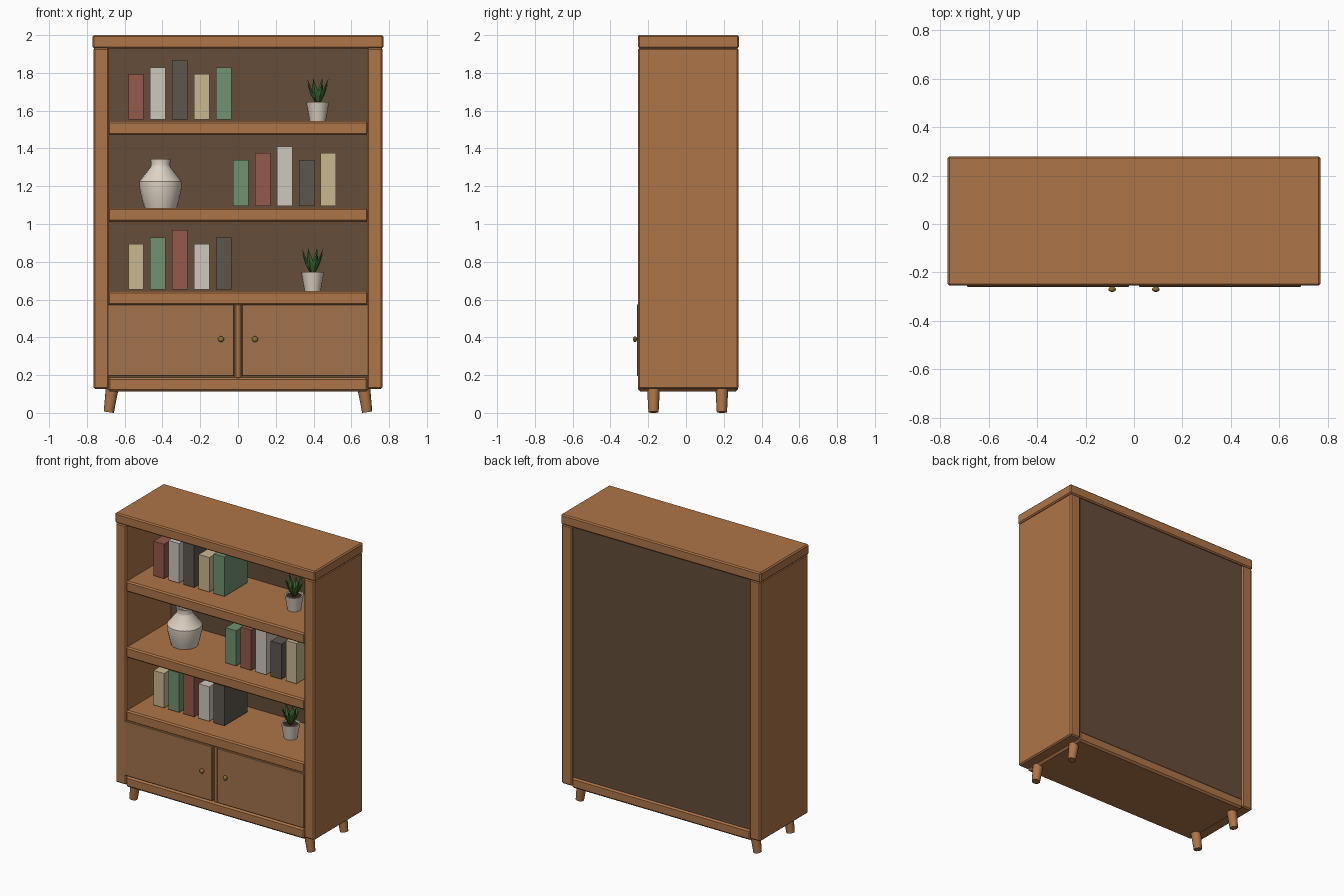
import bpy, bmesh, math
from mathutils import Matrix, Vector

if "Cube" in bpy.data.objects:
    bpy.data.objects.remove(bpy.data.objects["Cube"])


def material(name, hexcode):
    lin = [(int(hexcode[i:i + 2], 16) / 255) ** 2.2 for i in (0, 2, 4)]
    m = bpy.data.materials.new(name)
    m.diffuse_color = (*lin, 1)
    m.use_nodes = True
    m.node_tree.nodes["Principled BSDF"].inputs["Base Color"].default_value = m.diffuse_color
    return m


WOOD = material("wood", "AC7449")
DOOR = material("door_wood", "A0724D")
BACK = material("dark_wood", "654E3C")
BRASS = material("brass", "8A7038")
CERAMIC = material("ceramic", "DDD2C3")
SOIL = material("soil", "3F2E22")
LEAF = material("leaf", "3F6B35")
BOOKS = {k: material("book_" + k, c) for k, c in dict(
    red="935A4D", white="CDC7BC", dark="5E574E", cream="C9B78E", green="71916F").items()}


def finish(bm, name, mat, smooth=False):
    bmesh.ops.recalc_face_normals(bm, faces=bm.faces)
    me = bpy.data.meshes.new(name)
    bm.to_mesh(me)
    bm.free()
    me.materials.append(mat)
    ob = bpy.data.objects.new(name, me)
    bpy.context.collection.objects.link(ob)
    if smooth:
        bpy.ops.object.select_all(action='DESELECT')
        ob.select_set(True)
        bpy.context.view_layer.objects.active = ob
        bpy.ops.object.shade_smooth_by_angle(angle=math.radians(35))
    return ob


def box(name, x, y, z, mat, bevel=0.0):
    """Box from (min, max) pairs, with optional chamfered edges."""
    lo, hi = Vector((x[0], y[0], z[0])), Vector((x[1], y[1], z[1]))
    bm = bmesh.new()
    bmesh.ops.create_cube(bm, size=1, matrix=Matrix.Translation((lo + hi) / 2)
                          @ Matrix.Diagonal((*(hi - lo), 1)))
    if bevel:
        bmesh.ops.bevel(bm, geom=bm.edges[:], offset=bevel, segments=1, affect='EDGES')
    return finish(bm, name, mat)


def lathe(name, profile, loc, mat, sides=20):
    """Spin a (radius, height) profile around a vertical axis."""
    bm = bmesh.new()
    rings = []
    for r, z in profile:
        rings.append([bm.verts.new((loc[0] + r * math.cos(2 * math.pi * i / sides),
                                    loc[1] + r * math.sin(2 * math.pi * i / sides),
                                    loc[2] + z)) for i in range(sides)])
    for a, b in zip(rings, rings[1:]):
        for i in range(sides):
            j = (i + 1) % sides
            bm.faces.new((a[i], a[j], b[j], b[i]))
    bm.faces.new(rings[0])
    bm.faces.new(rings[-1])
    return finish(bm, name, mat, True)


# Carcass
box("top_board", (-.77, .77), (-.255, .28), (1.93, 2), WOOD, .008)
box("base_board", (-.69, .69), (-.253, .275), (.113, .188), WOOD, .012)
box("back_panel", (-.69, .69), (.24, .265), (.18, 1.935), BACK)
for s, side in ((-1, "left"), (1, "right")):
    box(side + "_side_panel", sorted((s * .684, s * .765)), (-.254, .277), (.127, 1.932), WOOD, .008)

# Shelves
SHELVES = {"lower": .645, "middle": 1.086, "upper": 1.545}
for n, z in SHELVES.items():
    box(n + "_shelf", (-.69, .69), (-.25, .245), (z - .075, z), WOOD, .009)

# Doors, divider and knobs
box("door_divider", (-.019, .019), (-.245, .24), (.18, .58), WOOD, .008)
for s, side in ((-1, "left"), (1, "right")):
    box(side + "_door", sorted((s * .02, s * .69)), (-.26, -.232), (.195, .575), DOOR, .003)
    bm = bmesh.new()
    bmesh.ops.create_uvsphere(bm, u_segments=12, v_segments=8, radius=1,
                              matrix=Matrix.Translation((s * .09, -.27, .39))
                              @ Matrix.Diagonal((.016, .011, .016, 1)))
    finish(bm, side + "_knob", BRASS, True)

# Splayed tapered legs
for s, side in ((-1, "left"), (1, "right")):
    for y, end in ((-.172, "front"), (.19, "back")):
        bm = bmesh.new()
        bmesh.ops.create_cone(bm, cap_ends=True, segments=16, radius1=.027, radius2=.034, depth=.13,
                              matrix=Matrix.Translation((s * .675, y, .068))
                              @ Matrix.Rotation(-s * .14, 4, 'Y'))
        finish(bm, f"{end}_{side}_leg", WOOD, True)

# Books: start x, shelf, height pattern, colours
HEIGHTS = {"upper": (.24, .275, .315, .24, .275),
           "middle": (.245, .28, .315, .245, .28),
           "lower": (.24, .275, .315, .24, .275)}
ROWS = {"upper": (-.54, "red white dark cream green"),
        "middle": (.015, "green red white dark cream"),
        "lower": (-.54, "cream green red white dark")}
for shelf, (x0, colours) in ROWS.items():
    z = SHELVES[shelf] + .009
    for i, c in enumerate(colours.split()):
        x = x0 + i * .116
        box(f"{shelf}_book_{i + 1}", (x - .041, x + .041), (-.1, .157),
            (z, z + HEIGHTS[shelf][i]), BOOKS[c])

# Vase
lathe("vase", [(.086, 0), (.095, .03), (.112, .105), (.112, .14), (.054, .215), (.05, .228),
               (.054, .258), (.045, .258), (.042, .225)], (-.41, 0, SHELVES["middle"]), CERAMIC)

# Potted plants
for shelf, x in (("upper", .422), ("lower", .395)):
    y, z = .015, SHELVES[shelf]
    lathe(shelf + "_pot", [(.043, 0), (.055, .07), (.061, .102), (.052, .102), (.05, .088)],
          (x, y, z), CERAMIC, 16)
    lathe(shelf + "_pot_soil", [(.05, .085), (.05, .092)], (x, y, z), SOIL, 16)
    bm = bmesh.new()
    for i in range(8):
        tilt, length = ((.36, .155) if i % 2 else (.42, .13))
        m = (Matrix.Translation((x, y, z + .085)) @ Matrix.Rotation(i * math.pi / 4 + .39, 4, 'Z')
             @ Matrix.Rotation(tilt, 4, 'Y') @ Matrix.Translation((.008, 0, length / 2))
             @ Matrix.Diagonal((.006, .018, length / 2, 1)))
        bmesh.ops.create_uvsphere(bm, u_segments=4, v_segments=2, radius=1, matrix=m)
    finish(bm, shelf + "_plant_leaves", LEAF)
